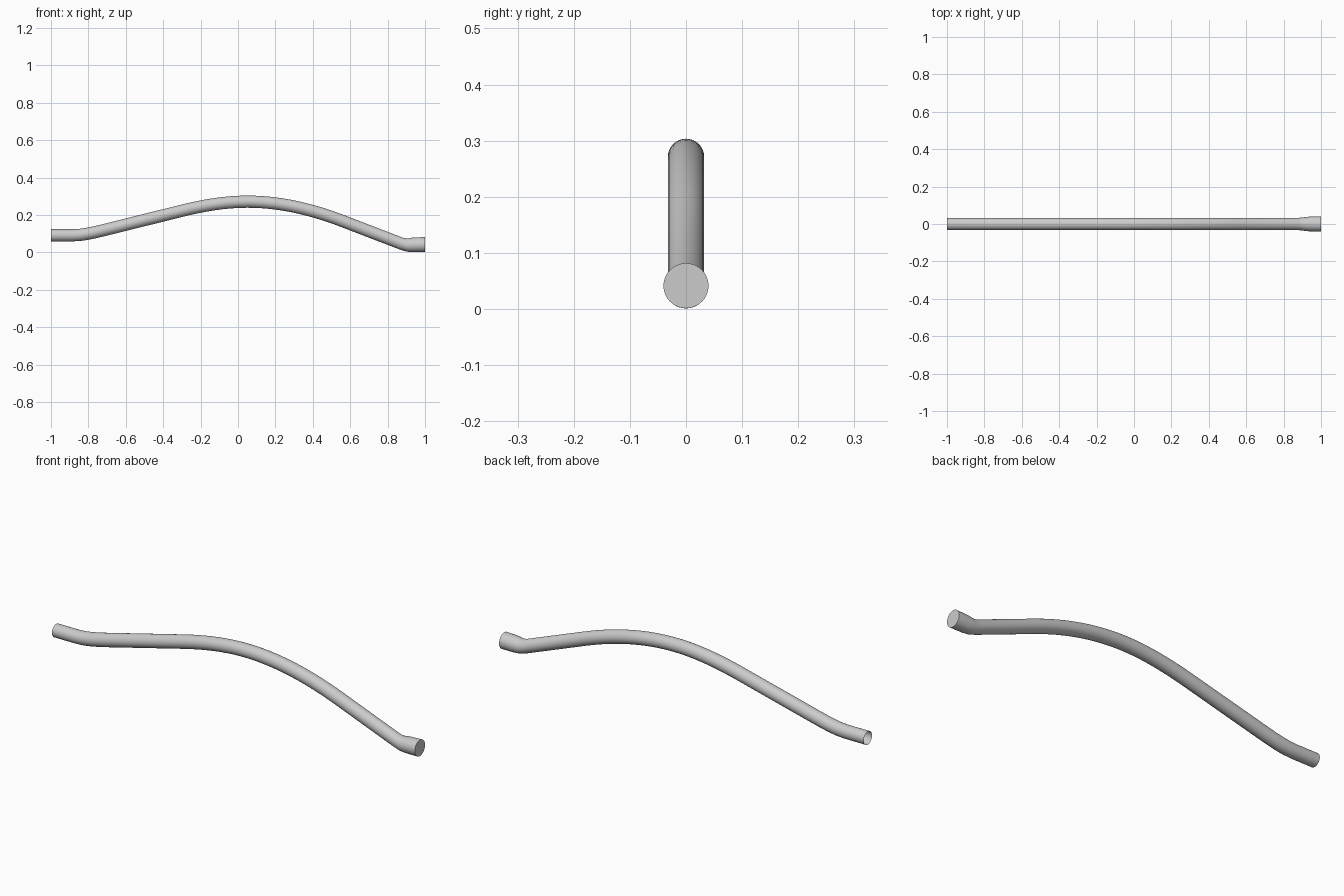
import bpy, bmesh, math
from mathutils import Vector

if "Cube" in bpy.data.objects:
    bpy.data.objects.remove(bpy.data.objects["Cube"])

SIDES = 32
R = 0.0325

# centreline knots: x, z, slope, steps to the next knot
KNOTS = [(-1.0, 0.091, 0.0, 1), (-0.885, 0.091, 0.0, 4), (-0.72, 0.118, 0.24, 1),
         (-0.285, 0.226, 0.24, 10), (0.05, 0.271, 0.0, 14), (0.56, 0.167, -0.385, 1),
         (0.875, 0.046, -0.385, 0)]


def hermite(a, b, t):
    dx = b[0] - a[0]
    h01 = t * t * (3 - 2 * t)
    z = a[1] * (1 - h01) + b[1] * h01
    z += dx * (a[2] * t * (1 - t) ** 2 - b[2] * t * t * (1 - t))
    return a[0] + dx * t, z


# sampled path (x, z, radius), finishing in the flared end
path = []
for a, b in zip(KNOTS, KNOTS[1:]):
    path += [(*hermite(a, b, i / a[3]), R) for i in range(a[3])]
path += [(0.875, 0.046, R), (0.905, 0.039, 0.0355), (0.935, 0.040, 0.039), (1.0, 0.0415, 0.0402)]

# sweep a circle along the path
bm = bmesh.new()
rings = []
for i, (x, z, r) in enumerate(path):
    p, n = path[max(i - 1, 0)], path[min(i + 1, len(path) - 1)]
    tan = Vector((n[0] - p[0], 0, n[1] - p[1])).normalized()
    if i in (0, len(path) - 1):
        tan = Vector((1, 0, 0))
    up = Vector((-tan.z, 0, tan.x))
    ring = []
    for k in range(SIDES):
        ang = 2 * math.pi * k / SIDES
        ring.append(bm.verts.new(Vector((x, 0, z)) + r * (math.cos(ang) * Vector((0, 1, 0)) + math.sin(ang) * up)))
    rings.append(ring)
for a, b in zip(rings, rings[1:]):
    for k in range(SIDES):
        j = (k + 1) % SIDES
        bm.faces.new((a[k], a[j], b[j], b[k]))

# the flared end is closed, the narrow end is open
bm.faces.new(rings[-1])
bmesh.ops.recalc_face_normals(bm, faces=bm.faces)

mesh = bpy.data.meshes.new("curved_tube")
bm.to_mesh(mesh)
bm.free()
tube = bpy.data.objects.new("curved_tube", mesh)
bpy.context.collection.objects.link(tube)
bpy.context.view_layer.objects.active = tube
tube.select_set(True)
bpy.ops.object.shade_smooth_by_angle(angle=math.radians(40))
